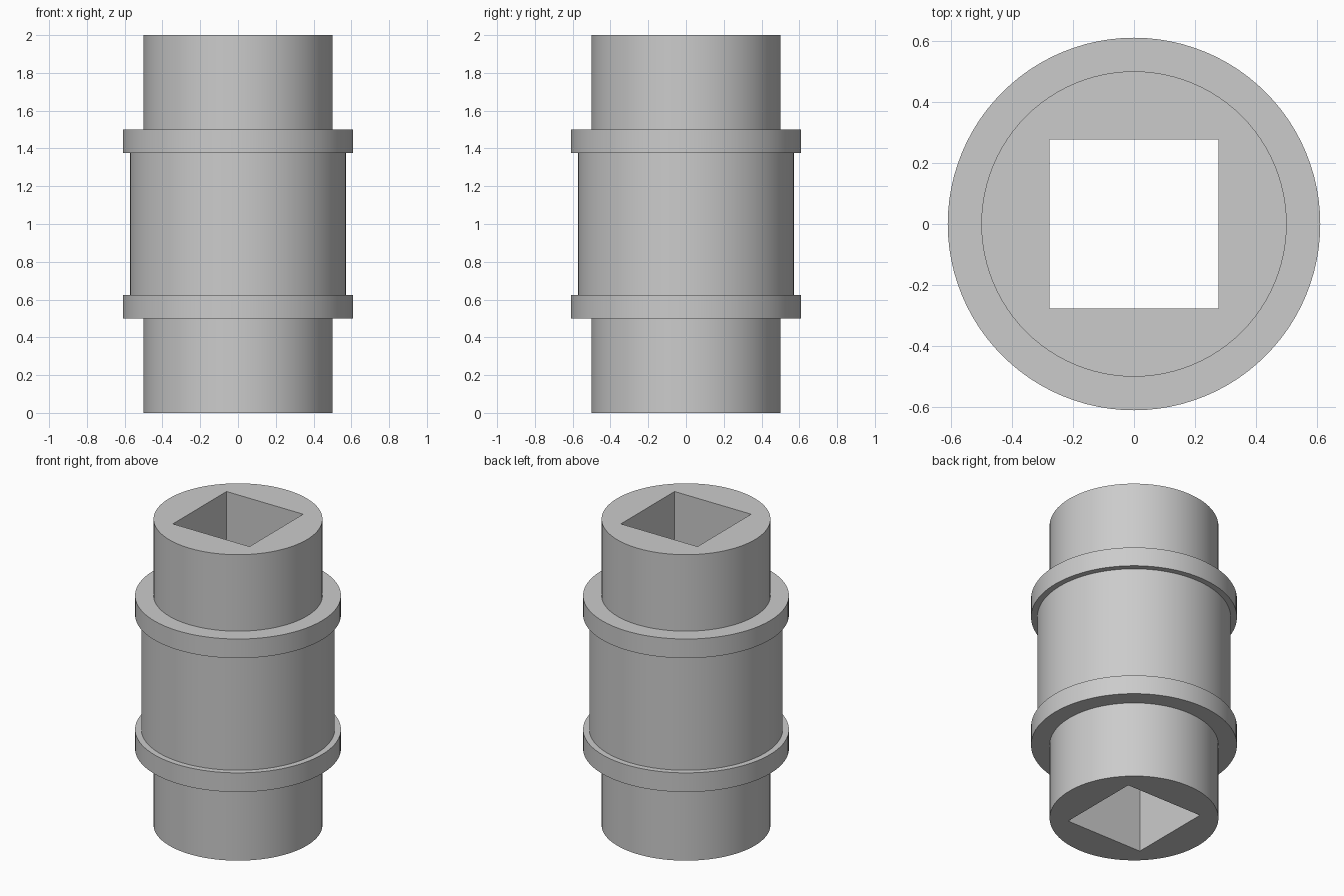
import bpy, bmesh, math

if "Cube" in bpy.data.objects:
    bpy.data.objects.remove(bpy.data.objects["Cube"], do_unlink=True)

SEGMENTS = 96
HOLE = 0.277      # half width of the square bore
NECK, COLLAR, BODY = 0.5, 0.61, 0.573

steel = bpy.data.materials.new("plain_grey")
steel.use_nodes = True
grey = (0.6, 0.6, 0.6, 1)
steel.diffuse_color = grey
steel.node_tree.nodes["Principled BSDF"].inputs["Base Color"].default_value = grey


def ring(bm, radius, z, square=False):
    """Closed loop of vertices, round or pushed out onto a square."""
    verts = []
    for i in range(SEGMENTS):
        a = math.tau * i / SEGMENTS
        c, s = math.cos(a), math.sin(a)
        r = radius / max(abs(c), abs(s)) if square else radius
        verts.append(bm.verts.new((r * c, r * s, z)))
    return verts


# Stepped outer wall from bottom to top, then down through the square bore
bm = bmesh.new()
profile = [(NECK, 0), (NECK, 0.5), (COLLAR, 0.5), (COLLAR, 0.625), (BODY, 0.625),
           (BODY, 1.375), (COLLAR, 1.375), (COLLAR, 1.5), (NECK, 1.5), (NECK, 2)]
rings = [ring(bm, r, z) for r, z in profile]
rings += [ring(bm, HOLE, z, square=True) for z in (2, 0)]

for k, low in enumerate(rings):
    high = rings[(k + 1) % len(rings)]
    for i in range(SEGMENTS):
        j = (i + 1) % SEGMENTS
        bm.faces.new((low[i], low[j], high[j], high[i]))
bmesh.ops.recalc_face_normals(bm, faces=bm.faces)

mesh = bpy.data.meshes.new("collared_sleeve")
bm.to_mesh(mesh)
bm.free()
mesh.materials.append(steel)
sleeve = bpy.data.objects.new("collared_sleeve", mesh)
bpy.context.collection.objects.link(sleeve)

# Smooth round walls, crisp steps and bore corners
bpy.ops.object.select_all(action='DESELECT')
sleeve.select_set(True)
bpy.context.view_layer.objects.active = sleeve
bpy.ops.object.shade_smooth_by_angle(angle=math.radians(30))
